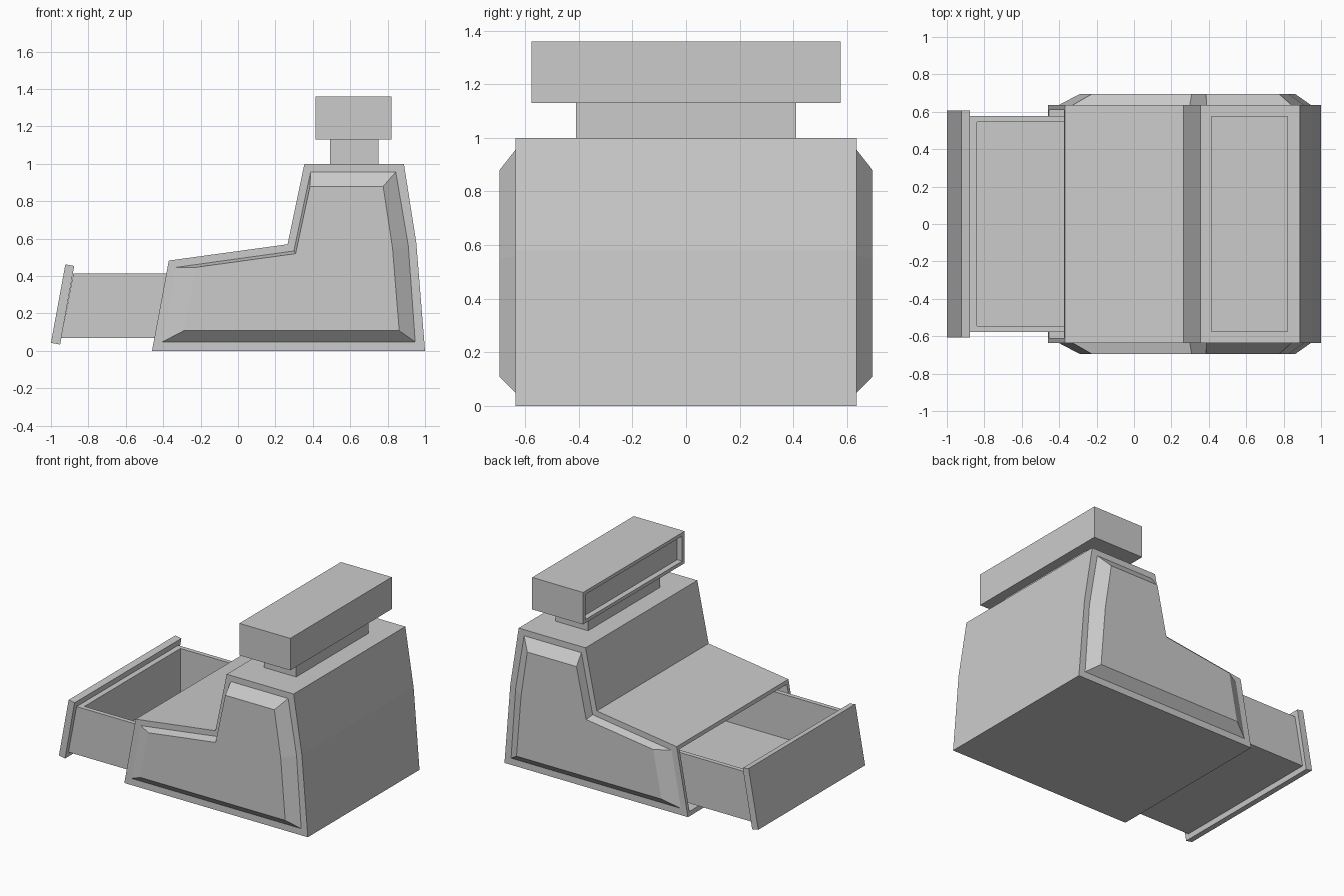
import bpy, bmesh

if "Cube" in bpy.data.objects:
    bpy.data.objects.remove(bpy.data.objects["Cube"])


def loft(name, loop_a, ya, loop_b, yb):
    """Solid between two matching x-z outlines placed at two y positions."""
    bm = bmesh.new()
    a = [bm.verts.new((x, ya, z)) for x, z in loop_a]
    b = [bm.verts.new((x, yb, z)) for x, z in loop_b]
    n = len(a)
    for i in range(n):
        j = (i + 1) % n
        bm.faces.new((a[i], a[j], b[j], b[i]))
    bm.faces.new(a)
    bm.faces.new(b[::-1])
    bmesh.ops.recalc_face_normals(bm, faces=bm.faces)
    mesh = bpy.data.meshes.new(name)
    bm.to_mesh(mesh)
    bm.free()
    ob = bpy.data.objects.new(name, mesh)
    bpy.context.collection.objects.link(ob)
    return ob


def prism(name, outline, half_width):
    return loft(name, outline, -half_width, outline, half_width)


def box(name, x0, x1, half_width, z0, z1):
    return prism(name, [(x0, z0), (x1, z0), (x1, z1), (x0, z1)], half_width)


def cut(ob, cutter):
    """Subtract the cutter, bake the result and discard the cutter."""
    mod = ob.modifiers.new("cut", 'BOOLEAN')
    mod.object = cutter
    mod.operation = 'DIFFERENCE'
    mod.solver = 'EXACT'
    cutter.hide_render = True
    bpy.context.view_layer.update()
    graph = bpy.context.evaluated_depsgraph_get()
    mesh = bpy.data.meshes.new_from_object(ob.evaluated_get(graph))
    ob.modifiers.clear()
    ob.data = mesh
    bpy.data.objects.remove(cutter)


# stepped housing with the drawer bay
body = prism("housing", [(-0.46, 0), (1.0, 0), (0.953, 0.58), (0.887, 1.0),
                         (0.355, 1.0), (0.265, 0.57), (-0.37, 0.483)], 0.635)
cut(body, box("bay_cutter", -0.7, 0.32, 0.61, 0.03, 0.457))

# raised bevelled side panels
outer = [(-0.41, 0.045), (0.952, 0.045), (0.915, 0.56), (0.847, 0.96),
         (0.388, 0.96), (0.298, 0.535), (-0.335, 0.447)]
inner = [(-0.29, 0.108), (0.862, 0.108), (0.826, 0.55), (0.776, 0.88),
         (0.385, 0.88), (0.308, 0.52), (-0.225, 0.447)]
for side, label in ((-1, "front"), (1, "back")):
    loft("side_panel_" + label, outer, side * 0.632, inner, side * 0.695)

# open drawer tray and its slanted front plate
tray = prism("drawer_tray", [(-0.945, 0.07), (0.25, 0.07), (0.25, 0.415),
                             (-0.88, 0.415)], 0.577)
cut(tray, box("tray_cutter", -0.84, 0.215, 0.545, 0.1, 0.6))
prism("drawer_front", [(-1.0, 0.043), (-0.951, 0.034), (-0.876, 0.454),
                       (-0.923, 0.463)], 0.607)

# display head on its neck, with a recessed screen
box("display_neck", 0.492, 0.75, 0.41, 0.99, 1.14)
head = box("display_head", 0.415, 0.82, 0.577, 1.13, 1.36)
cut(head, box("screen_cutter", 0.3, 0.455, 0.55, 1.155, 1.335))
